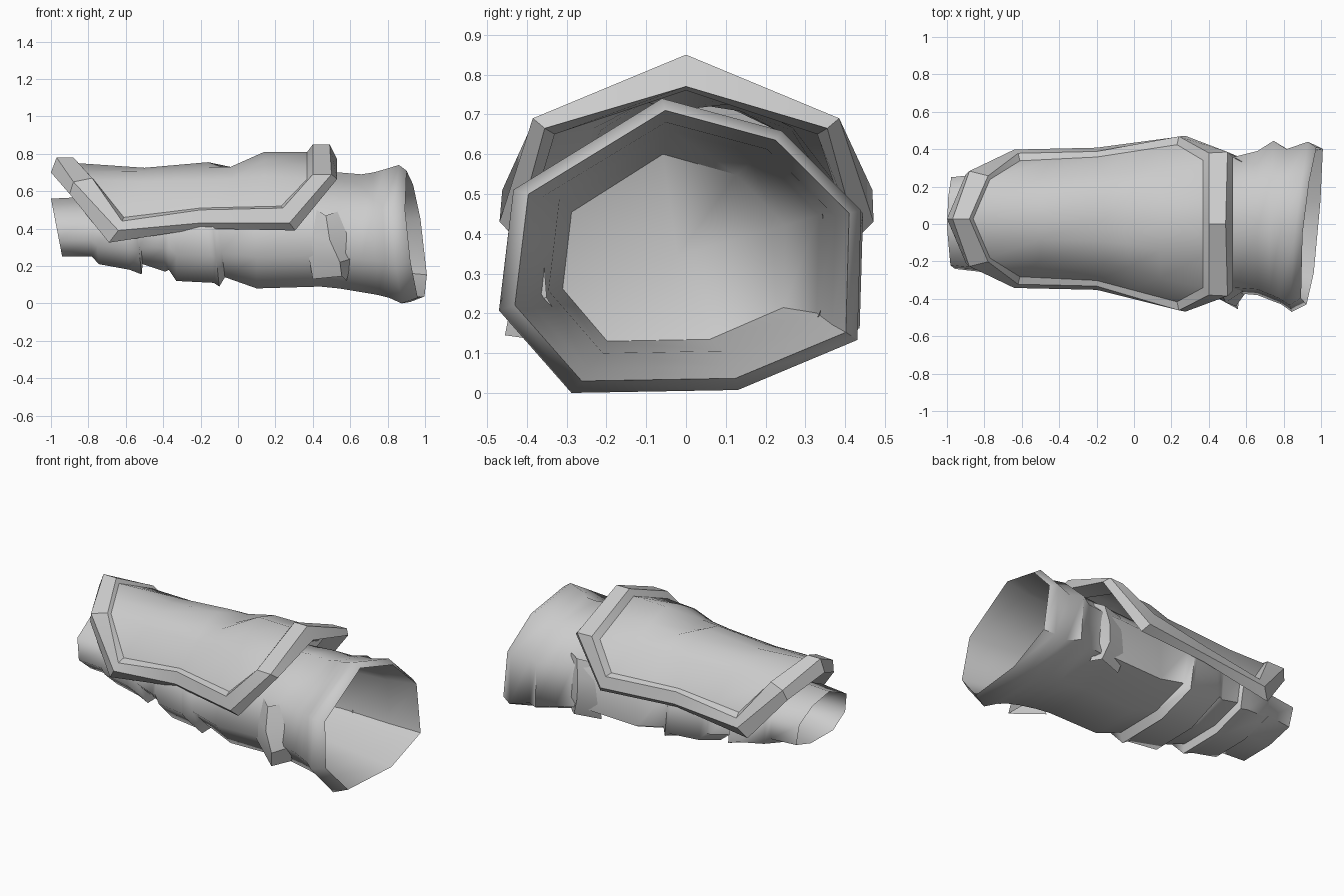
import bpy, bmesh, math
from mathutils import Vector

old = bpy.data.objects.get("Cube")
if old:
    bpy.data.objects.remove(old)

grey = bpy.data.materials.new("plain_grey")
grey.use_nodes = True
grey.diffuse_color = (0.6, 0.6, 0.6, 1)
grey.node_tree.nodes["Principled BSDF"].inputs["Base Color"].default_value = (0.6, 0.6, 0.6, 1)


def make(name, bm, angle):
    bmesh.ops.remove_doubles(bm, verts=bm.verts, dist=0.0005)
    bmesh.ops.recalc_face_normals(bm, faces=bm.faces)
    mesh = bpy.data.meshes.new(name)
    bm.to_mesh(mesh)
    bm.free()
    mesh.materials.append(grey)
    ob = bpy.data.objects.new(name, mesh)
    bpy.context.collection.objects.link(ob)
    bpy.ops.object.select_all(action='DESELECT')
    ob.select_set(True)
    bpy.context.view_layer.objects.active = ob
    bpy.ops.object.shade_smooth_by_angle(angle=math.radians(angle))


def bridge(bm, rows, closed):
    """Quads between neighbouring rows of points."""
    rows = [[bm.verts.new(p) for p in r] for r in rows]
    n = len(rows[0])
    for a, b in zip(rows, rows[1:]):
        for i in range(n if closed else n - 1):
            j = (i + 1) % n
            bm.faces.new((a[i], a[j], b[j], b[i]))
    return rows


# Sleeve: eight-sided rings fitted to a box, leaning with height and depth
SECTION = [(.45, 1), (.78, .89), (1, .62), (.99, .18), (.66, .01), (.2, 0), (0, .28), (.04, .69)]


def ring(x, y0, y1, z0, z1, lean=0, skew=0):
    return [Vector((x + lean * (.5 - v) + skew * (u - .5), y0 + u * (y1 - y0), z0 + v * (z1 - z0)))
            for u, v in SECTION]


wrist = [ring(-.74, -.20, .21, .29, .53),
         ring(-.97, -.24, .25, .25, .56, .06),
         ring(-.79, -.26, .27, .25, .57, .02)]
wraps = [ring(-.76, -.27, .29, .21, .57, .03),
         ring(-.60, -.29, .32, .18, .59, .04),
         ring(-.54, -.30, .33, .155, .60, .05),
         ring(-.53, -.28, .31, .21, .60, .04),
         ring(-.40, -.30, .32, .17, .61, .02),
         ring(-.37, -.31, .33, .18, .61),
         ring(-.33, -.33, .35, .12, .62),
         ring(-.16, -.36, .37, .11, .64, .06),
         ring(-.13, -.37, .38, .09, .64, .06),
         ring(-.10, -.34, .35, .14, .64, .06)]
forearm = [ring(.10, -.36, .36, .08, .67),
           ring(.44, -.37, .36, .09, .69),
           ring(.54, -.37, .36, .08, .70),
           ring(.66, -.38, .39, .06, .69),
           ring(.74, -.41, .445, .045, .70, .03, .02),
           ring(.80, -.43, .40, .03, .715, .04, .04)]
cuff = [ring(.885, -.47, .44, 0, .74, .04, .1),
        ring(.945, -.43, .41, .03, .71, .08, .08),
        ring(.78, -.40, .375, .06, .68, .04, .04),
        ring(.50, -.345, .335, .10, .66),
        ring(.10, -.31, .25, .13, .60)]
bm = bmesh.new()
rows = bridge(bm, wrist + wraps + forearm + cuff, True)
for r, x in ((rows[0], -.71), (rows[-1], .02)):
    mid = sum((v.co for v in r), Vector()) / len(r)
    hub = bm.verts.new((x, mid.y, mid.z))
    for i, v in enumerate(r):
        bm.faces.new((v, r[(i + 1) % len(r)], hub))
make("sleeve", bm, 62)

# Cloth folds: base on the forearm, flared edge, base on the cuff side
front_fold = [[(.42, -.34, .50), (.40, -.36, .36), (.38, -.36, .24), (.40, -.30, .13)],
              [(.47, -.37, .47), (.49, -.42, .34), (.545, -.44, .22), (.555, -.455, .145)],
              [(.56, -.33, .50), (.58, -.36, .37), (.61, -.35, .24), (.58, -.28, .12)]]
back_fold = [[(.38, .33, .50), (.36, .35, .40), (.36, .35, .25), (.38, .31, .14)],
             [(.52, .36, .51), (.50, .38, .40), (.50, .385, .27), (.54, .36, .15)],
             [(.58, .33, .52), (.57, .35, .40), (.57, .355, .25), (.59, .31, .14)]]
for name, fold in (("front_fold", front_fold), ("back_fold", back_fold)):
    bm = bmesh.new()
    bridge(bm, fold, False)
    make(name, bm, 30)

# Guard border: half loops from the rear crest, round the side, to the wrist crest
panel_edge = [(.37, 0, .81), (.37, -.34, .665), (.23, -.42, .52), (-.2, -.33, .51),
              (-.61, -.31, .46), (-.77, -.21, .66), (-.86, 0, .75)]
crest = [(.40, 0, .85), (.40, -.38, .69), (.24, -.465, .51), (-.2, -.36, .50),
         (-.62, -.35, .44), (-.78, -.23, .67), (-.88, 0, .78)]
outer = [(.49, 0, .85), (.50, -.385, .69), (.275, -.47, .43), (-.2, -.38, .43),
         (-.64, -.37, .39), (-.88, -.255, .65), (-.97, 0, .78)]
lower = [(.53, 0, .77), (.53, -.355, .665), (.305, -.43, .39), (-.2, -.35, .40),
         (-.69, -.335, .325), (-.90, -.235, .585), (-1, 0, .70)]
under = [(.40, 0, .76), (.40, -.33, .65), (.24, -.39, .46), (-.2, -.32, .45),
         (-.61, -.29, .42), (-.77, -.19, .60), (-.86, 0, .69)]


def bend(p):
    """The wrist end of the guard sits slightly towards the back."""
    x, y, z = p
    return (x, y + .028 * min(1, max(0, (.3 - x) / .5)), z)


def whole(half):
    return [bend(p) for p in half + [(x, -y, z) for x, y, z in half[-2:0:-1]]]


bm = bmesh.new()
bridge(bm, [whole(h) for h in (panel_edge, crest, outer, lower, under)], True)
make("guard_border", bm, 35)


# Guard panel: rows over the back, sharing the border's inner edge
def between(a, b, t):
    return tuple(Vector(a).lerp(Vector(b), t))


P = panel_edge
ridge = [P[6], (-.5, 0, .725), (-.16, 0, .755), (-.05, 0, .715), (.14, 0, .81), P[0]]
flank = [P[5], (-.5, -.22, .65), (-.16, -.24, .66), (-.03, -.25, .665), (.14, -.30, .68), P[1]]
hem = [P[4], between(P[4], P[3], .4), P[3], between(P[3], P[2], .4), between(P[3], P[2], .75), P[2]]
shoulder = [between(a, b, .5) for a, b in zip(ridge, flank)]
for i in range(1, 5):
    x, y, z = shoulder[i]
    shoulder[i] = (x, y, z + (.04 if i == 3 else .02))
half = [hem, flank, shoulder]
mirrored = [[(x, -y, z) for x, y, z in r] for r in reversed(half)]
bm = bmesh.new()
bridge(bm, [[bend(p) for p in r] for r in half + [ridge] + mirrored], False)
make("guard_panel", bm, 50)
